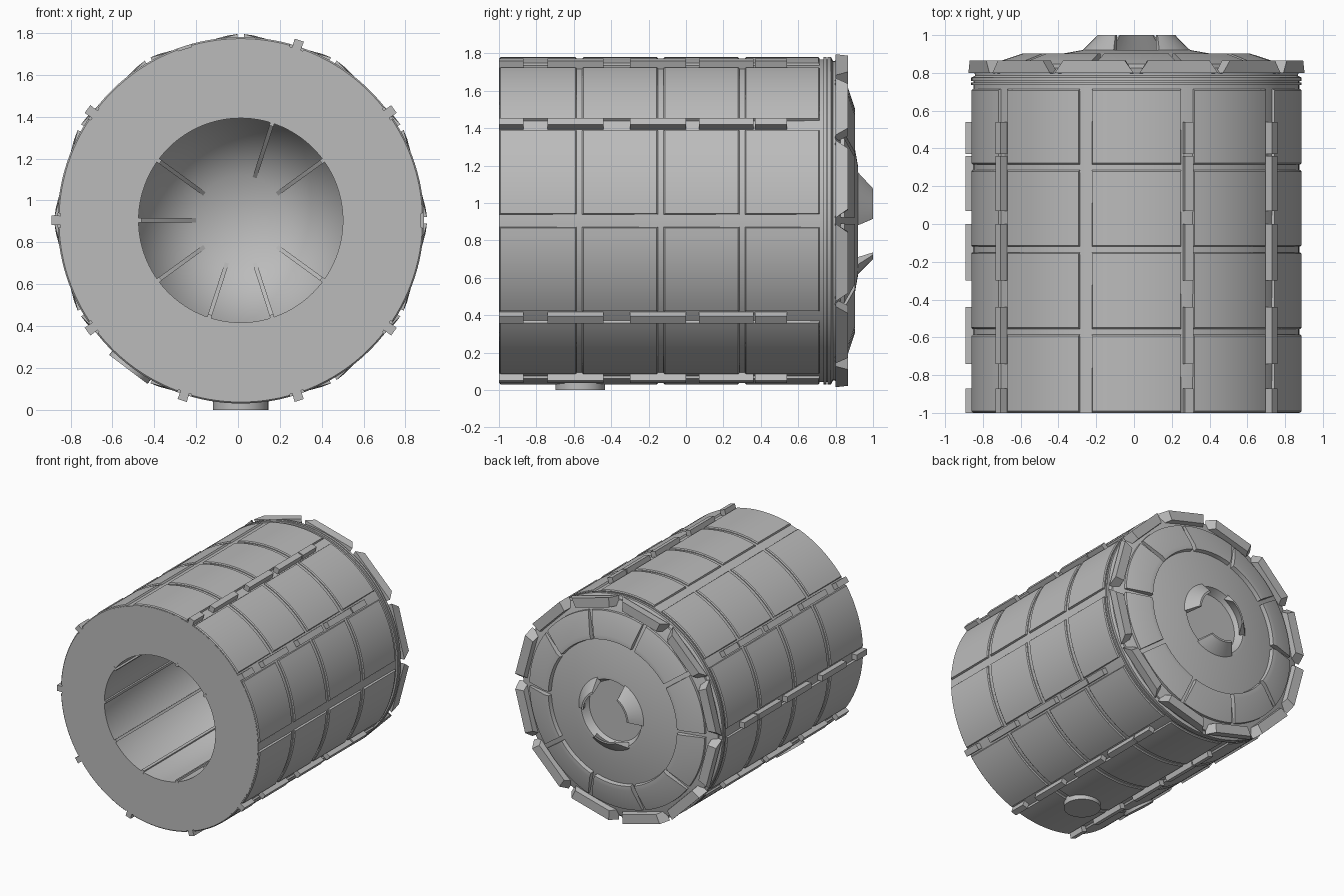
import bpy, bmesh
from math import sin, cos, tau, radians
from mathutils import Vector, Matrix

cube = bpy.data.objects.get("Cube")
if cube:
    bpy.data.objects.remove(cube, do_unlink=True)

CX, CZ = 0.013, 0.905          # drum axis, parallel to y
STEP = 36                      # ten sectors around the drum

grey = bpy.data.materials.new("mid_grey")
grey.use_nodes = True
COLOUR = (0.5, 0.5, 0.5, 1)
grey.diffuse_color = COLOUR
grey.node_tree.nodes["Principled BSDF"].inputs["Base Color"].default_value = COLOUR


def finish(name, bm, angle=30):
    bmesh.ops.remove_doubles(bm, verts=bm.verts, dist=1e-5)
    bmesh.ops.recalc_face_normals(bm, faces=bm.faces)
    mesh = bpy.data.meshes.new(name)
    bm.to_mesh(mesh)
    bm.free()
    mesh.materials.append(grey)
    ob = bpy.data.objects.new(name, mesh)
    bpy.context.collection.objects.link(ob)
    bpy.ops.object.select_all(action='DESELECT')
    ob.select_set(True)
    bpy.context.view_layer.objects.active = ob
    bpy.ops.object.shade_smooth_by_angle(angle=radians(angle))
    return ob


def sector(bm, profile, centre, steps):
    """Sweep a closed (radius, y, half angle) profile around the drum axis."""
    rows = []
    for i in range(steps + 1):
        t = 2 * i / steps - 1
        row = []
        for r, y, half in profile:
            a = radians(centre + t * half)
            row.append(bm.verts.new((CX + r * cos(a), y, CZ + r * sin(a))))
        rows.append(row)
    n = len(profile)
    for p, q in zip(rows, rows[1:]):
        for j in range(n):
            k = (j + 1) % n
            bm.faces.new((p[j], p[k], q[k], q[j]))
    bm.faces.new(rows[0])
    bm.faces.new(rows[-1])


def plates(name, profiles, centres, steps):
    bm = bmesh.new()
    for c in centres:
        for p in profiles:
            sector(bm, p, c, steps)
    return finish(name, bm)


def lathe(name, outline, steps=120, angle=50):
    bm = bmesh.new()
    pts = [bm.verts.new((CX + r, y, CZ)) for r, y in outline]
    edges = [bm.edges.new(e) for e in zip(pts, pts[1:])]
    bmesh.ops.spin(bm, geom=pts + edges, cent=(CX, 0, CZ), axis=(0, 1, 0),
                   angle=tau, steps=steps)
    return finish(name, bm, angle)


# Hollow drum: bore, front face, outer wall, end bands, dished back, hub recess
lathe("drum_body", [
    (0, 0.80), (0.215, 0.80), (0.488, 0.55), (0.488, -1), (0.862, -1),
    (0.862, 0.735), (0.875, 0.735), (0.875, 0.75), (0.862, 0.75),
    (0.862, 0.757), (0.875, 0.757), (0.875, 0.775), (0.855, 0.785),
    (0.855, 0.80), (0.80, 0.82), (0.56, 0.872), (0.29, 0.92),
    (0.265, 0.92), (0.235, 0.86), (0, 0.86)])

# Raised wall panels, four rows of ten
rows = [(-0.998, -0.585), (-0.555, -0.15), (-0.12, 0.285), (0.315, 0.715)]
wall = [[(0.85, a, 15.8), (0.868, a, 15.8), (0.875, a + 0.007, 15.4),
         (0.875, b - 0.007, 15.4), (0.868, b, 15.8), (0.85, b, 15.8)] for a, b in rows]
between = [STEP * (i + 0.5) for i in range(10)]
plates("wall_panels", wall, between, 12)

# Raised panels on the dished back
back = [(0.77, 0.81, 16.8), (0.77, 0.847, 16.8), (0.60, 0.903, 16.4),
        (0.565, 0.903, 16.3), (0.555, 0.86, 16.3)]
plates("back_panels", [back], between, 12)

# Broken fins along the seams; two seams stay bare
seams = [STEP * i for i in range(10) if i not in (0, 3)]
runs = [(-1, -0.87), (-0.74, -0.44), (-0.30, 0), (0.07, 0.36), (0.37, 0.54)]
fins = [[(0.84, a, 1.45), (0.905, a, 1.45), (0.905, b, 1.45), (0.84, b, 1.45)]
        for a, b in runs]
plates("wall_fins", fins, seams, 1)

# Slim ribs lining the bore, following its tapered end
rib = [(0.505, -1), (0.505, 0.55), (0.235, 0.80), (0.215, 0.795),
       (0.474, 0.54), (0.474, -1)]
bore = [(r, y - 0.001, 0.01 / r * 360 / tau) for r, y in rib]
plates("bore_ribs", [bore], seams, 1)

# Flat tapered clamps around the back rim
clamp = [(0.81, 0.795, 14), (0.89, 0.80, 14), (0.885, 0.865, 11), (0.81, 0.865, 11)]
plates("rim_clamps", [clamp], [15 + 30 * i for i in range(12)], 1)

# Three leaning teeth around the hub
tooth = [(0.287, 0.918, 35), (0.205, 1.0, 27), (0.19, 1.0, 27), (0.245, 0.90, 35)]
plates("hub_teeth", [tooth], (30, 150, 270), 10)


# Round bosses on the underside
def boss(name, angle, radius, reach):
    a = radians(angle)
    out = Vector((cos(a), 0, sin(a)))
    mid = Vector((CX, -0.565, CZ)) + out * (reach - 0.05)
    bm = bmesh.new()
    bmesh.ops.create_cone(bm, cap_ends=True, segments=32, radius1=radius,
                          radius2=radius, depth=0.1,
                          matrix=Matrix.Translation(mid)
                          @ out.to_track_quat('Z', 'Y').to_matrix().to_4x4())
    finish(name, bm)


boss("bottom_boss", 270, 0.133, CZ)
boss("side_boss", 233, 0.115, 0.892)
